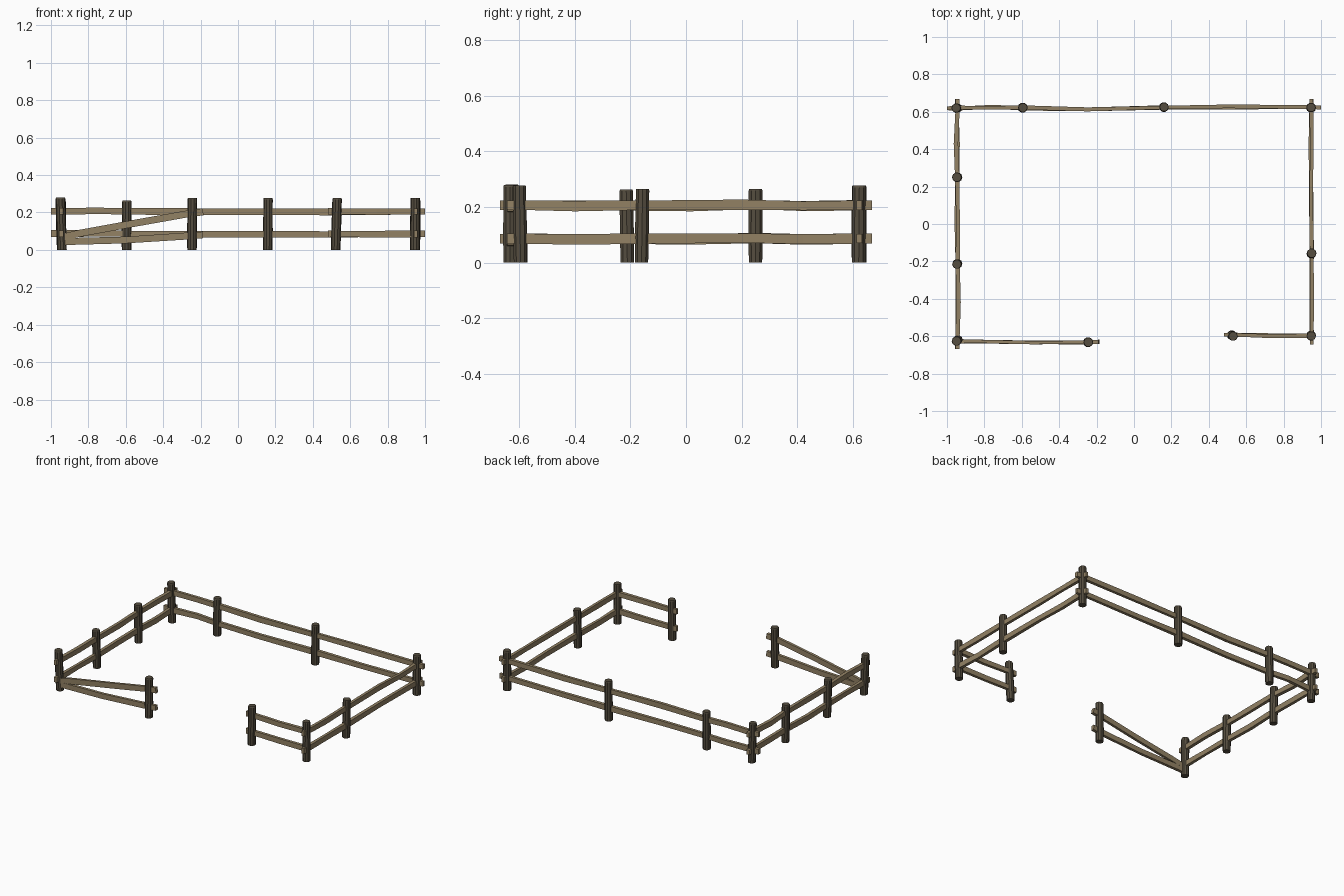
import bpy, bmesh, math, random
from mathutils import Vector

if "Cube" in bpy.data.objects:
    bpy.data.objects.remove(bpy.data.objects["Cube"])

random.seed(4)


def material(name, rgb):
    m = bpy.data.materials.new(name)
    m.diffuse_color = (*rgb, 1)
    m.use_nodes = True
    m.node_tree.nodes["Principled BSDF"].inputs["Base Color"].default_value = m.diffuse_color
    return m


POST = material("dark weathered wood", (0.090, 0.074, 0.050))
RAIL = material("light brown wood", (0.290, 0.222, 0.128))


def finish(bm, name, mat):
    bmesh.ops.recalc_face_normals(bm, faces=bm.faces)
    me = bpy.data.meshes.new(name)
    bm.to_mesh(me)
    bm.free()
    me.materials.append(mat)
    bpy.context.collection.objects.link(bpy.data.objects.new(name, me))


def loft(name, rings, mat):
    """Skin a list of closed rings and cap both ends."""
    bm = bmesh.new()
    vs = [[bm.verts.new(p) for p in r] for r in rings]
    n = len(vs[0])
    for a, b in zip(vs, vs[1:]):
        for i in range(n):
            j = (i + 1) % n
            bm.faces.new((a[i], a[j], b[j], b[i]))
    bm.faces.new(vs[0][::-1])
    bm.faces.new(vs[-1])
    finish(bm, name, mat)


def post(name, x, y, h, lean=(0, 0)):
    """Slightly uneven round log."""
    rings = []
    for t, r in ((0, .0255), (.35, .0265), (.7, .0255), (.975, .0255), (1, .0235)):
        r += random.uniform(-.0007, .0007)
        cx, cy = x + lean[0] * (t - .5), y + lean[1] * (t - .5)
        rings.append([(cx + r * math.cos(a), cy + r * math.sin(a), h * t)
                      for a in (math.tau * i / 10 for i in range(10))])
    loft(name, rings, POST)


def rail(name, pts, w=.021, h=.035):
    """Squared timber following a gently bent path."""
    pts = [Vector(p) for p in pts]
    d = (pts[-1] - pts[0]).normalized()
    side = d.cross(Vector((0, 0, 1))).normalized()
    up = side.cross(d)
    rings = []
    for p in pts:
        a = side * (w / 2 + random.uniform(-.0015, .0015))
        b = up * (h / 2 + random.uniform(-.0015, .0015))
        rings.append([p - a - b, p + a - b, p + a + b, p - a + b])
    loft(name, rings, RAIL)


# Posts: x, y, height, lean
for name, x, y, h, lean in (
        ("back_left_corner_post", -.947, .62, .277, (-.008, 0)),
        ("back_post_left", -.595, .622, .263, (.002, 0)),
        ("back_post_right", .16, .625, .277, (.002, 0)),
        ("back_right_corner_post", .947, .622, .277, (0, .002)),
        ("left_post_back", -.945, .25, .265, (-.004, 0)),
        ("left_post_front", -.945, -.213, .263, (-.004, -.004)),
        ("front_left_corner_post", -.945, -.623, .28, (-.008, -.006)),
        ("front_post_left", -.245, -.632, .278, (.002, 0)),
        ("front_post_right", .526, -.597, .277, (.008, -.006)),
        ("front_right_corner_post", .947, -.597, .277, (.002, -.004)),
        ("right_post", .949, -.158, .265, (.002, .004))):
    post(name, x, y, h, lean)

# Full-length rails of the back, left and right sides, in two tiers
for tier, z, s in (("upper", .206, 1), ("lower", .086, -1)):
    rail("back_rail_" + tier, [
        (-1, .619, z + .001), (-.945, .62 + s * .003, z), (-.75, .624 - s * .003, z + .003),
        (-.595, .62 + s * .003, z), (-.25, .613, z - .002), (.16, .623, z - .002),
        (.5, .626 + s * .003, z - .003), (.945, .625, z), (1, .623, z)])
    rail("left_rail_" + tier, [
        (-.945, .668, z), (-.945 + s * .002, .62, z), (-.947 - s * .005, .43, z - .003),
        (-.945, .25, z + .002), (-.945 + s * .004, .02, z - .003),
        (-.943, -.21, z - .002), (-.941 + s * .003, -.42, z), (-.944, -.62, z),
        (-.944, -.668, z)])
    rail("right_rail_" + tier, [
        (.948, .668, z), (.948, .62, z), (.948 + s * .004, .42, z - .002),
        (.947, .2, z + .002), (.95, -.155, z), (.95 + s * .003, -.4, z - .003),
        (.95, -.597, z), (.95, -.643, z)])
    rail("front_right_rail_" + tier, [
        (.482, -.592, z), (.526, -.592, z), (.74, -.597 - s * .003, z - .002),
        (.952, -.597, z)])

# Front left rails, dropped at the corner end
rail("fallen_rail_upper", [(-.95, -.627, .066), (-.85, -.627, .088), (-.55, -.634, .143),
                           (-.245, -.633, .197), (-.187, -.63, .203)])
rail("fallen_rail_lower", [(-.95, -.627, .044), (-.6, -.632, .053),
                           (-.245, -.634, .076), (-.187, -.63, .08)])
